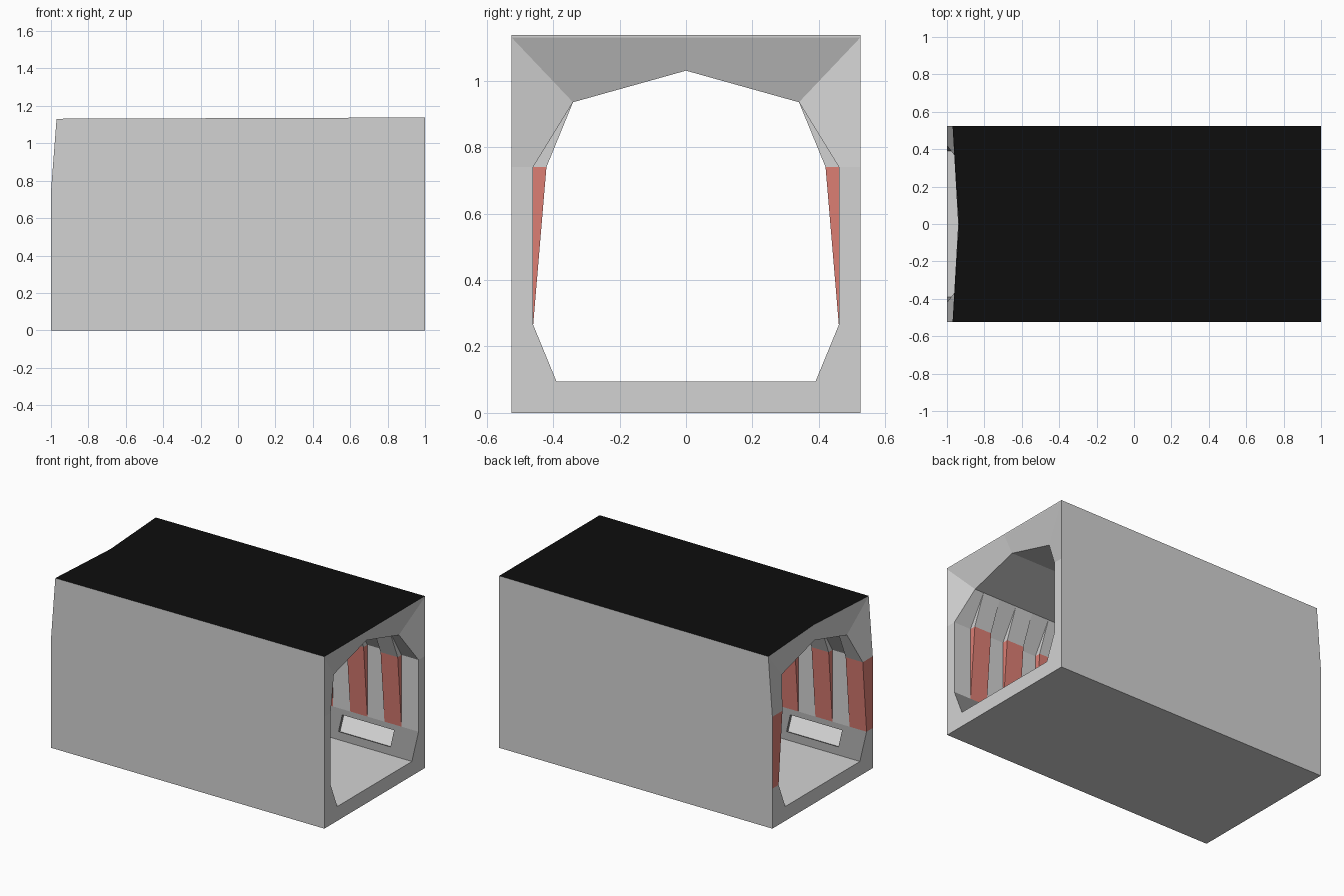
import bpy, bmesh
from mathutils import Vector

if "Cube" in bpy.data.objects:
    bpy.data.objects.remove(bpy.data.objects["Cube"])


def material(name, r, g, b):
    m = bpy.data.materials.new(name)
    m.diffuse_color = (r, g, b, 1)
    m.use_nodes = True
    m.node_tree.nodes["Principled BSDF"].inputs["Base Color"].default_value = m.diffuse_color
    return m


MATS = [material("wall_grey", .65, .65, .65), material("rib_red", .72, .21, .175),
        material("roof_black", .004, .004, .004), material("panel_dark_grey", .27, .27, .27),
        material("lamp_white", .93, .93, .93)]
GREY, RED, BLACK, DARK, WHITE = range(5)


class Part:
    """Collects faces for the +y half; a mirror makes the other half."""

    def __init__(self, name):
        self.name, self.bm = name, bmesh.new()

    def face(self, pts, facing, mat=GREY):
        f = self.bm.faces.new([self.bm.verts.new(p) for p in pts])
        f.normal_update()
        if f.normal.dot(Vector(facing)) < 0:
            f.normal_flip()
        f.material_index = mat

    def finish(self):
        bmesh.ops.remove_doubles(self.bm, verts=self.bm.verts, dist=.0005)
        me = bpy.data.meshes.new(self.name)
        self.bm.to_mesh(me)
        self.bm.free()
        for m in MATS:
            me.materials.append(m)
        ob = bpy.data.objects.new(self.name, me)
        bpy.context.collection.objects.link(ob)
        mod = ob.modifiers.new("mirror", 'MIRROR')
        mod.use_axis = (False, True, False)
        mod.use_clip = True


W, H = .525, 1.13            # outer half width and height
LOW, MID, TOP, APEX = .265, .74, .935, 1.03   # heights of the tunnel profile
WALL, RIB, FLOOR, CEIL = .46, .42, .39, .34   # half widths of the tunnel profile
FZ, RIM = .095, .94          # floor height, x of the recessed upper rim

# outer walls and underside
p = Part("outer_shell")
p.face([(-1, W, 0), (1, W, 0), (1, W, H), (-.97, W, H), (-1, W, MID)], (0, 1, 0))
p.face([(-1, 0, 0), (1, 0, 0), (1, W, 0), (-1, W, 0)], (0, 0, -1))
p.finish()

# end frames: strips between the outer outline and the tunnel opening
for name, s, rim_y, corner, mid in (("right_end_frame", 1, WALL, 1, 1),
                                    ("left_end_frame", -1, RIB, .97, .935)):
    outer = [(s, 0, 0), (s, W, 0), (s, W, LOW), (s, W, MID), (s * corner, W, H), (s * mid, 0, H)]
    inner = [(s, 0, FZ), (s, FLOOR, FZ), (s, WALL, LOW), (s, rim_y, MID),
             (s * RIM, CEIL, TOP), (s * RIM, 0, APEX)]
    p = Part(name)
    for i in range(5):
        mat = RED if s < 0 and i == 2 else GREY
        p.face([outer[i], outer[i + 1], inner[i + 1], inner[i]], (s, 0, 0), mat)
    p.finish()

# roof: thin, slightly tilted plate with a notch at the left end
p = Part("roof_plate")
rim = [(1, 0), (1, W), (-.97, W), (-.935, 0)]
lower = [(x, y, H) for x, y in rim]
upper = [(x, y, H + .0045 + .0035 * x) for x, y in rim]
p.face(upper, (0, 0, 1), BLACK)
for i, n in enumerate([(1, 0, 0), (0, 1, 0), (-1, 0, 0)]):
    p.face([lower[i], lower[i + 1], upper[i + 1], upper[i]], n)
p.finish()

# floor and ceiling
p = Part("floor")
p.face([(-1, 0, FZ), (1, 0, FZ), (1, FLOOR, FZ), (-1, FLOOR, FZ)], (0, 0, 1))
p.finish()
p = Part("ceiling")
p.face([(-RIM, 0, APEX), (RIM, 0, APEX), (RIM, CEIL, TOP), (-RIM, CEIL, TOP)], (0, 0, -1))
p.finish()

# sloped lower panels with recessed lamps
p = Part("lower_panels")
xs = [-1] + [c + d for c in (-.64, 0, .64) for d in (-.19, .19)] + [1]
vs = [0, .26, .82, 1]
inward = Vector((0, -.92, .38))


def panel(x, v):
    return Vector((x, FLOOR + (WALL - FLOOR) * v, FZ + (LOW - FZ) * v))


for i in range(len(xs) - 1):
    for j in range(3):
        q = [panel(xs[i], vs[j]), panel(xs[i + 1], vs[j]),
             panel(xs[i + 1], vs[j + 1]), panel(xs[i], vs[j + 1])]
        if i % 2 and j == 1:
            back = [v - inward * .018 for v in q]
            centre = sum(q, Vector()) / 4
            p.face(back, inward, WHITE)
            for k in range(4):
                n = (k + 1) % 4
                p.face([q[k], q[n], back[n], back[k]], centre - (q[k] + q[n]) / 2, DARK)
        else:
            p.face(q, inward, DARK)
p.finish()

# upper side walls: red ribs leaning inwards, alternating with grey bays
p = Part("wall_ribs")
STEPS = 16
for i in range(STEPS):
    a, b = -1 + i * 2 / STEPS, -1 + (i + 1) * 2 / STEPS
    is_rib = i % 2 == 0
    y = RIB if is_rib else WALL
    ta, tb = max(a, -RIM), min(b, RIM)
    p.face([(a, WALL, LOW), (b, WALL, LOW), (b, y, MID), (a, y, MID)],
           (0, -1, 0), RED if is_rib else GREY)
    p.face([(a, y, MID), (b, y, MID), (tb, CEIL, TOP), (ta, CEIL, TOP)], (0, -1, -.5))
    if is_rib:
        for x, n in ((a, -1), (b, 1)):
            if x > -1:
                p.face([(x, WALL, LOW), (x, WALL, MID), (x, RIB, MID)], (n, 0, 0), RED)
                p.face([(x, WALL, MID), (x, RIB, MID), (x, CEIL, TOP)], (n, 0, 0))
p.finish()
